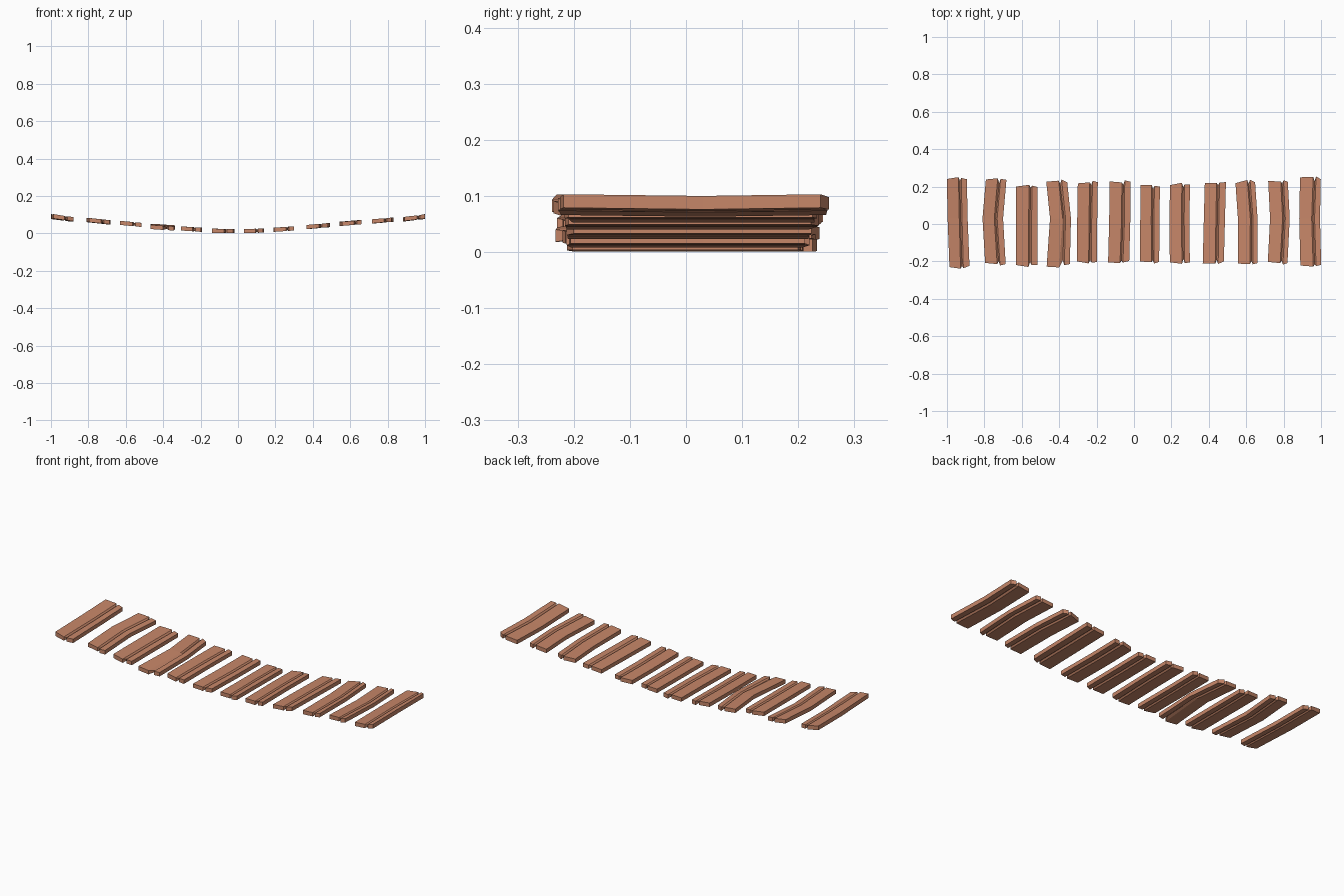
import bpy, bmesh, random

random.seed(4)
wood = bpy.data.materials.new("wood")
wood.diffuse_color = (0.57, 0.24, 0.14, 1)

THICK = 0.022
GROOVE = 0.007

# per plank: centre x, width, x shift of front / back end, front y, back y, z of left / right edge
PLANKS = [
    (-0.943, 0.107, 0.010, -0.004, -0.235, 0.250, 0.087, 0.073),
    (-0.755, 0.110, 0.014, 0.018, -0.218, 0.240, 0.071, 0.059),
    (-0.573, 0.115, 0.000, 0.000, -0.225, 0.205, 0.056, 0.045),
    (-0.393, 0.112, -0.016, -0.020, -0.215, 0.232, 0.040, 0.032),
    (-0.250, 0.107, 0.000, 0.003, -0.208, 0.228, 0.026, 0.019),
    (-0.076, 0.113, -0.006, 0.002, -0.208, 0.228, 0.014, 0.012),
    (0.085, 0.103, -0.002, 0.002, -0.208, 0.210, 0.012, 0.015),
    (0.243, 0.107, 0.002, 0.003, -0.208, 0.218, 0.019, 0.026),
    (0.430, 0.113, -0.006, 0.005, -0.212, 0.225, 0.034, 0.044),
    (0.608, 0.105, 0.000, -0.013, -0.212, 0.230, 0.051, 0.060),
    (0.780, 0.105, -0.012, -0.010, -0.212, 0.230, 0.064, 0.073),
    (0.939, 0.111, 0.006, 0.004, -0.230, 0.250, 0.074, 0.087),
]


def plank(index, cx, w, front, back, y0, y1, zl, zr):
    """Warped board with a V groove lengthwise, above and below."""
    bm = bmesh.new()
    groove_at = 0.66 + random.uniform(-0.04, 0.04)
    columns = (0, groove_at - 0.07, groove_at, groove_at + 0.07, 1)
    rows = []
    for k, (y, shift) in enumerate(((y0, front), (0.03, 0), (y1, back))):
        end = k - 1
        kink = random.uniform(-0.02, 0.02)
        top, bottom = [], []
        for i, u in enumerate(columns):
            groove = GROOVE if i == 2 else 0
            # ends are notched at the groove and clipped at the corners
            dy = -end * (0.016 if i == 2 else 0.006 if i in (0, 4) else 0)
            if end:
                dy += random.uniform(-0.006, 0.006)
            x = cx + shift + (u - 0.5) * w
            if 0 < i < 4:
                x += kink * w
            z = zl + (zr - zl) * u + 0.003 * abs(end) * (index in (0, 11))
            top.append(bm.verts.new((x, y + dy, z + THICK / 2 - groove)))
            bottom.append(bm.verts.new((x, y + dy, z - THICK / 2 + groove)))
        rows.append((top, bottom))
    # long faces
    for (t0, b0), (t1, b1) in zip(rows, rows[1:]):
        r0, r1 = t0 + b0[::-1], t1 + b1[::-1]
        for i in range(10):
            j = (i + 1) % 10
            bm.faces.new((r0[i], r0[j], r1[j], r1[i]))
    # end caps
    for t, b in (rows[0], rows[-1]):
        for i in range(4):
            bm.faces.new((t[i], t[i + 1], b[i + 1], b[i]))
    # outer left edge of the first board curls up, likewise the last
    if index in (0, 11):
        side = 0 if index == 0 else 4
        for t, b in rows:
            t[side].co.z += 0.002
    # the loose board is skewed at its near end
    if index == 3:
        for v in rows[0][0] + rows[0][1]:
            v.co.x += 0.01
            v.co.z -= 0.006
        for v in rows[0][0][:2] + rows[0][1][:2]:
            v.co.y -= 0.015
            v.co.x -= 0.012
    bmesh.ops.recalc_face_normals(bm, faces=bm.faces)
    name = f"plank_{index + 1:02d}"
    mesh = bpy.data.meshes.new(name)
    bm.to_mesh(mesh)
    bm.free()
    mesh.materials.append(wood)
    bpy.context.collection.objects.link(bpy.data.objects.new(name, mesh))


for n, p in enumerate(PLANKS):
    plank(n, *p)
